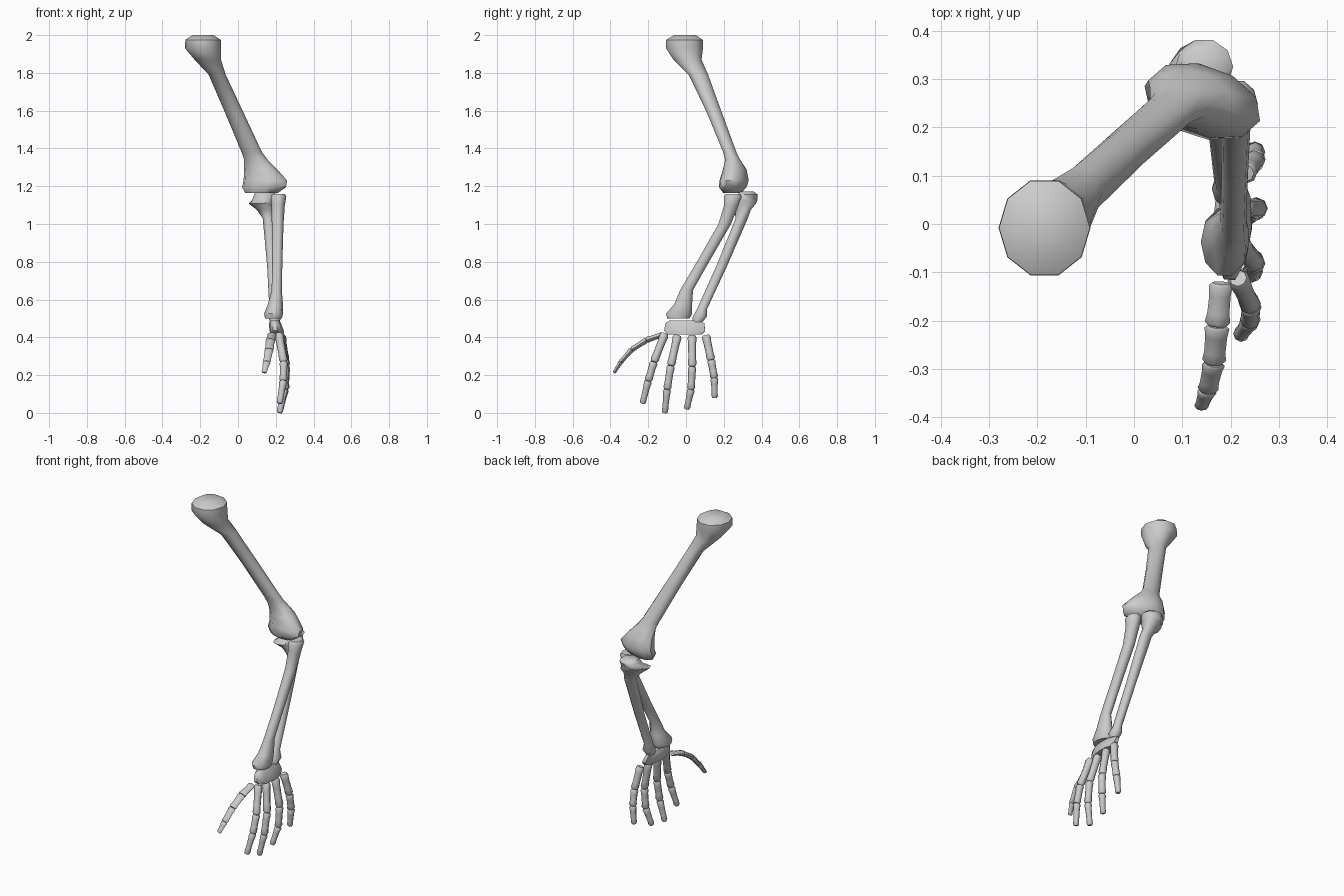
import bpy, bmesh
from math import sin, cos, tau, radians
from mathutils import Vector


def finish(name, bm):
    bmesh.ops.recalc_face_normals(bm, faces=bm.faces)
    me = bpy.data.meshes.new(name)
    bm.to_mesh(me)
    bm.free()
    ob = bpy.data.objects.new(name, me)
    bpy.context.collection.objects.link(ob)
    bpy.ops.object.select_all(action='DESELECT')
    ob.select_set(True)
    bpy.context.view_layer.objects.active = ob
    bpy.ops.object.shade_smooth_by_angle(angle=radians(48))
    return ob


def skin(bm, loops):
    n = len(loops[0])
    for a, b in zip(loops, loops[1:]):
        for i in range(n):
            j = (i + 1) % n
            bm.faces.new((a[i], a[j], b[j], b[i]))
    bm.faces.new(loops[0])
    bm.faces.new(loops[-1])


def loft(name, rings, n=10):
    """Level elliptical rings: x, y, z, half width x, half width y, turn."""
    bm = bmesh.new()
    loops = []
    for x, y, z, rx, ry, turn in rings:
        c, s = cos(radians(turn)), sin(radians(turn))
        loop = []
        for i in range(n):
            u, v = rx * cos(tau * i / n), ry * sin(tau * i / n)
            loop.append(bm.verts.new((x + u * c - v * s, y + u * s + v * c, z)))
        loops.append(loop)
    skin(bm, loops)
    return finish(name, bm)


def finger_bone(name, a, b, r0, r1, flat=1.0, n=8):
    """Small waisted bone from a to b; flat thins it across the x axis."""
    a, b = Vector(a), Vector(b)
    d = b - a
    side = d.normalized().cross(Vector((1, 0, 0))).normalized()
    wide = side.cross(d).normalized()
    bm = bmesh.new()
    loops = []
    for t, k in ((0, .75), (.07, 1), (.3, .9), (.7, .9), (.92, 1.02), (1, .75)):
        r = (r0 + (r1 - r0) * t) * k
        p = a + d * t
        loops.append([bm.verts.new(p + wide * r * cos(tau * i / n)
                                   + side * r * flat * sin(tau * i / n)) for i in range(n)])
    skin(bm, loops)
    return finish(name, bm)


# upper arm bone
loft("upper_arm_bone", [
    (-.185, -.005, 2.0, .055, .06, 0),
    (-.185, -.008, 1.975, .094, .102, 0),
    (-.185, -.008, 1.93, .095, .103, 0),
    (-.16, .008, 1.87, .07, .078, 0),
    (-.11, .066, 1.79, .045, .054, 0),
    (-.02, .15, 1.59, .049, .042, 0),
    (.073, .232, 1.38, .054, .037, 0),
    (.095, .247, 1.34, .062, .042, 0),
    (.12, .258, 1.29, .09, .06, -15),
    (.145, .255, 1.23, .123, .072, -20),
    (.138, .247, 1.195, .122, .068, -18),
    (.125, .245, 1.165, .09, .045, -15)])

# forearm: rear bone with elbow knob and forward lip
loft("forearm_rear_bone", [
    (.14, .325, 1.172, .045, .035, 0),
    (.145, .325, 1.155, .06, .058, 0),
    (.135, .315, 1.125, .065, .062, 20),
    (.127, .298, 1.108, .085, .055, 48),
    (.145, .3, 1.075, .05, .038, 40),
    (.165, .295, 1.03, .034, .034, 0),
    (.18, .19, .78, .026, .03, 0),
    (.19, .085, .55, .024, .028, 0),
    (.195, .073, .51, .034, .039, 0),
    (.195, .06, .48, .025, .028, 0)])

# forearm: front bone, flared at the wrist
loft("forearm_front_bone", [
    (.215, .25, 1.16, .032, .04, 0),
    (.215, .248, 1.145, .041, .05, 0),
    (.212, .24, 1.1, .036, .04, 0),
    (.21, .205, 1.0, .031, .035, 0),
    (.208, .09, .8, .027, .034, 0),
    (.205, .003, .65, .027, .036, 0),
    (.198, -.015, .575, .04, .05, 0),
    (.188, -.037, .525, .05, .073, 0),
    (.188, -.04, .5, .045, .062, 0)])

# wrist block
loft("wrist", [
    (.195, -.005, .49, .022, .085, 0),
    (.195, -.006, .475, .032, .108, 0),
    (.205, -.007, .435, .038, .114, -4),
    (.21, -.007, .415, .034, .095, -4)])

# fingers: joints from the wrist to the tip
fingers = {
    "index": [(.215, -.112, .42), (.242, -.17, .27), (.24, -.2, .17), (.22, -.23, .05)],
    "middle": [(.22, -.045, .41), (.25, -.08, .25), (.245, -.1, .125), (.22, -.112, 0)],
    "ring": [(.225, .032, .41), (.255, .033, .245), (.25, .027, .125), (.225, .004, .02)],
    "little": [(.23, .105, .41), (.25, .133, .28), (.25, .15, .185), (.24, .152, .08)],
}
sizes = [.024, .022, .021, .016]
for name, pts in fingers.items():
    for i in range(3):
        finger_bone(f"{name}_finger_{i + 1}", pts[i], pts[i + 1], sizes[i], sizes[i + 1])

# thumb: two curved, flattened bones
thumb = [(.18, -.122, .415), (.172, -.21, .385), (.165, -.288, .335),
         (.152, -.345, .27), (.138, -.38, .213)]
for i in range(4):
    r = [.024, .026, .024, .021, .014]
    finger_bone(f"thumb_{i + 1}", thumb[i], thumb[i + 1], r[i], r[i + 1], flat=.62)
